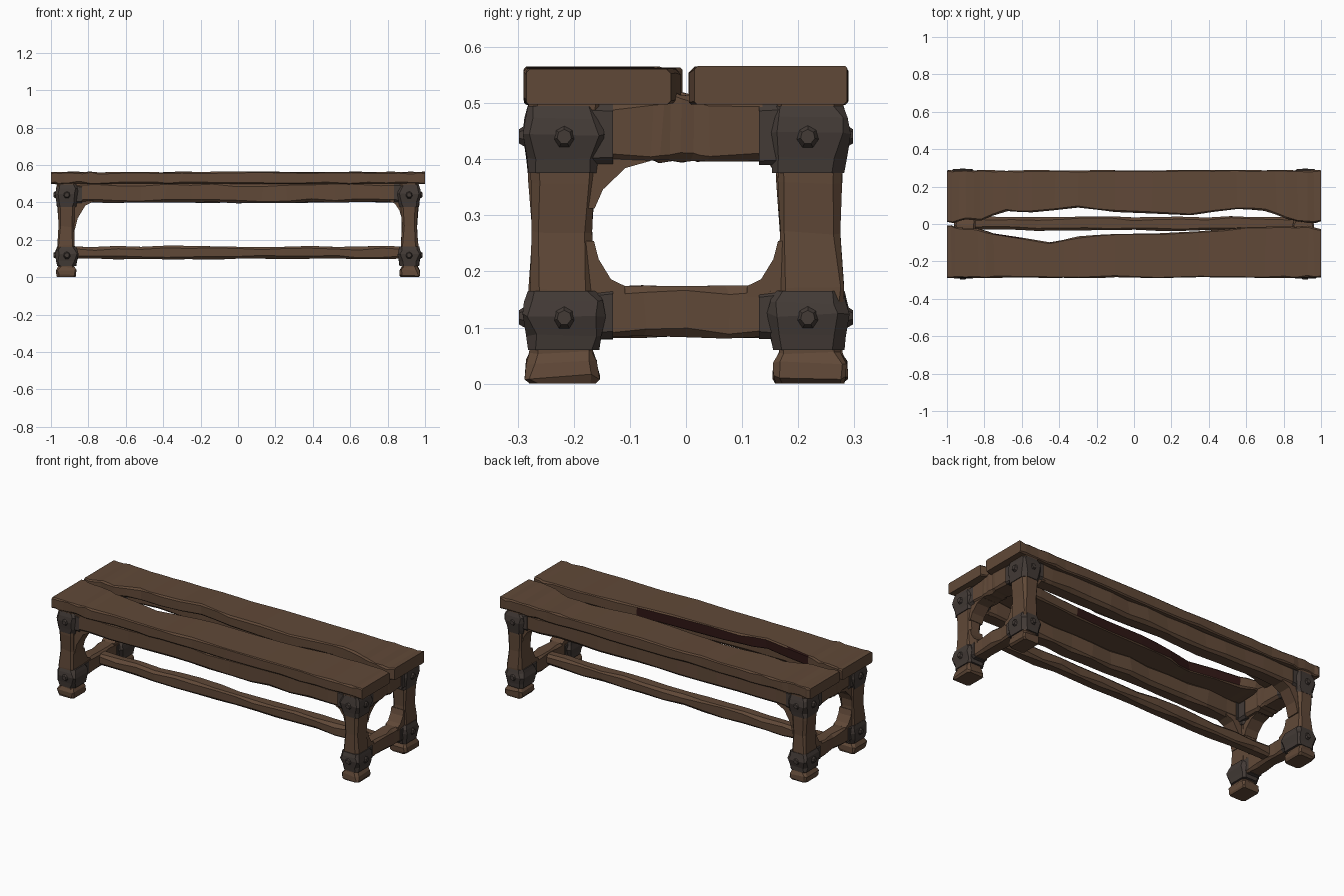
import bpy, bmesh, random
from mathutils import Vector

random.seed(7)
if "Cube" in bpy.data.objects:
    bpy.data.objects.remove(bpy.data.objects["Cube"])


def material(name, rgb):
    m = bpy.data.materials.new(name)
    m.use_nodes = True
    m.diffuse_color = (*rgb, 1)
    bsdf = m.node_tree.nodes["Principled BSDF"]
    bsdf.inputs["Base Color"].default_value = (*rgb, 1)
    bsdf.inputs["Roughness"].default_value = 0.9
    return m


WOOD = material("brown wood", (0.118, 0.066, 0.039))
IRON = material("dark iron", (0.056, 0.043, 0.037))
DARK = material("split wood dark red", (0.028, 0.008, 0.007))


def finish(name, bm, *mats):
    bmesh.ops.recalc_face_normals(bm, faces=bm.faces)
    mesh = bpy.data.meshes.new(name)
    bm.to_mesh(mesh)
    bm.free()
    for m in mats:
        mesh.materials.append(m)
    obj = bpy.data.objects.new(name, mesh)
    bpy.context.scene.collection.objects.link(obj)
    return obj


def place(axis, t, a, b):
    return Vector(((t, a, b), (a, t, b), (a, b, t))[axis])


def beam(name, axis, stations, mat=WOOD, steps=1, chamfer=0.01, rough=0.003, extra=()):
    """Rough-hewn beam lofted through stations (t, a0, a1, b0, b1) along an axis."""
    rows = []
    for s, e in zip(stations, stations[1:]):
        for i in range(steps):
            rows.append([p + (q - p) * i / steps for p, q in zip(s, e)])
    rows.append(list(stations[-1]))
    bm = bmesh.new()
    rings = []
    for k, (t, a0, a1, b0, b1) in enumerate(rows):
        inner = 0 < k < len(rows) - 1
        # each edge wanders a little, with an uneven chamfer
        a0, a1, b0, b1 = (v + random.uniform(-rough, rough) for v in (a0, a1, b0, b1))
        c = [chamfer * random.uniform(0.5, 1.4) for _ in range(4)]
        outline = [(a0 + c[0], b0), (a1 - c[1], b0), (a1, b0 + c[1]), (a1, b1 - c[2]),
                   (a1 - c[2], b1), (a0 + c[3], b1), (a0, b1 - c[3]), (a0, b0 + c[0])]
        slip = rough * 2 if inner else 0
        rings.append([bm.verts.new(place(axis, t + random.uniform(-slip, slip), a, b))
                      for a, b in outline])
    for r, q in zip(rings, rings[1:]):
        for i in range(8):
            j = (i + 1) % 8
            bm.faces.new((r[i], r[j], q[j], q[i]))
    bm.faces.new(rings[0])
    bm.faces.new(rings[-1])
    return finish(name, bm, mat, *extra)


def bracket(name, across, u, v, su, sv, w, h, e0, e1):
    """Curved corner brace, extruded across x (0) or y (1)."""
    k = 0.02
    shape = [(-k, -k), (w, -k), (w, 0), (.55 * w, .15 * h), (.15 * w, .6 * h), (0, h), (-k, h)]
    bm = bmesh.new()
    ends = []
    for e in (e0, e1):
        ends.append([bm.verts.new(place(across, e, u + su * p, v + sv * q)) for p, q in shape])
        bm.faces.new(ends[-1])
    n = len(shape)
    for i in range(n):
        j = (i + 1) % n
        bm.faces.new((ends[0][i], ends[0][j], ends[1][j], ends[1][i]))
    finish(name, bm, WOOD)


def bolt(name, centre, direction):
    """Blunt hammered bolt head."""
    bm = bmesh.new()
    bmesh.ops.create_cone(bm, cap_ends=True, segments=7, radius1=0.022, radius2=0.013, depth=0.014)
    rot = Vector(direction).to_track_quat("Z", "Y")
    for vert in bm.verts:
        vert.co = rot @ vert.co + Vector(centre)
    finish(name, bm, IRON)


def span(s, lo, hi):
    """Ordered pair lo..hi on the side given by the sign s."""
    return (lo, hi) if s > 0 else (-hi, -lo)


# Seat planks with a ragged split between them: (x, inner edge y)
back_edge = [(-1, .012), (-.97, .004), (-.9, .025), (-.82, .02), (-.68, .07), (-.55, .06), (-.3, .09),
             (-.1, .065), (.3, .05), (.55, .08), (.7, .07), (.82, .03), (.93, .004), (1, .012)]
front_edge = [(-1, -.005), (-.96, -.012), (-.9, -.02), (-.83, -.025), (-.75, -.05), (-.45, -.1),
              (-.3, -.065), (-.1, -.055), (.35, -.04), (.6, -.02), (.8, -.015), (.93, -.01), (1, -.03)]
beam("back_seat_plank", 0, [(x, y, .287, .499, .563) for x, y in back_edge],
     steps=2, chamfer=.007)
front = beam("front_seat_plank", 0, [(x, -.287, y, .499, .563) for x, y in front_edge],
             steps=2, chamfer=.007, extra=(DARK,))
for f in front.data.polygons:
    if f.normal.y > 0.75 and -0.72 < f.center.x < 0.3:
        f.material_index = 1

# Long stretcher down the middle
beam("long_stretcher", 0, [(-.9, -.033, .038, .097, .165), (.9, -.033, .038, .097, .165)],
     steps=14, chamfer=.014, rough=.004)

# Long aprons under the outer edge of each plank
for sy, side in ((-1, "front"), (1, "back")):
    y0, y1 = span(sy, .18, .268)
    beam(side + "_apron", 0, [(-.9, y0, y1, .403, .505), (0, y0, y1, .4, .505),
                              (.9, y0, y1, .403, .505)], steps=7, chamfer=.014, rough=.005)

for sx, end in ((-1, "right"), (1, "left")):
    # End frame rails, the upper one rising to a hump in the split
    x0, x1 = span(sx, .85, .962)
    beam(end + "_end_apron", 1, [(y, x0, x1, .396, top) for y, top in
         ((-.22, .5), (-.06, .503), (-.025, .522), (.01, .512), (.04, .503), (.22, .5))],
         steps=2, chamfer=.012)
    x0, x1 = span(sx, .875, .955)
    beam(end + "_end_stretcher", 1, [(-.22, x0, x1, .083, .175), (.22, x0, x1, .083, .175)],
         steps=6, chamfer=.012)

    for sy, side in ((-1, "front"), (1, "back")):
        tag = side + "_" + end
        # Leg with a waisted shaft and a flared foot: (z, x in, x out, y in, y out)
        profile = [(0, .872, .965, .16, .28), (.012, .864, .972, .155, .287),
                   (.038, .866, .972, .157, .286), (.056, .876, .962, .168, .277),
                   (.17, .872, .965, .163, .28), (.27, .878, .958, .168, .276),
                   (.36, .872, .963, .162, .279), (.505, .866, .967, .155, .282)]
        beam(tag + "_leg", 2, [(z, *span(sx, a, b), *span(sy, c, d)) for z, a, b, c, d in profile],
             chamfer=.012, rough=.0025)

        # Iron collars bulging around both joints
        for label, z0, z1, grow in (("upper", .375, .495, .004), ("lower", .06, .165, .003)):
            mid = (z0 + z1) / 2 + .01
            rows = [(z0, 0), (z0 + .025, .004), (mid, .011), (z1 - .02, .006), (z1, 0)]
            beam(tag + "_" + label + "_collar", 2,
                 [(z, *span(sx, .864 - g, .967 + g), *span(sy, .155 - g, .281 + g))
                  for z, g in rows], IRON, chamfer=.016, rough=.002)
            bz = mid - .005
            bolt(tag + "_" + label + "_end_bolt", (sx * .979, sy * .217, bz), (sx, 0, 0))
            bolt(tag + "_" + label + "_side_bolt", (sx * .915, sy * .291, bz), (0, sy, 0))

        # Iron sleeves over the rail ends beside each leg
        y0, y1 = span(sy, .13, .2)
        beam(tag + "_upper_end_sleeve", 1, [(y, *span(sx, .846, .967), .39, .5) for y in (y0, y1)],
             IRON, chamfer=.012, rough=.001)
        beam(tag + "_lower_end_sleeve", 1, [(y, *span(sx, .871, .96), .079, .168) for y in (y0, y1)],
             IRON, chamfer=.012, rough=.001)
        x0, x1 = span(sx, .835, .9)
        beam(tag + "_apron_sleeve", 0, [(x, *span(sy, .176, .274), .396, .5) for x in (x0, x1)],
             IRON, chamfer=.014, rough=.001)

        # Curved braces in the corners of the openings
        x0, x1 = span(sx, .875, .955)
        w, h = (.1, .085) if sy < 0 else (.03, .03)
        bracket(tag + "_end_brace", 0, sy * .163, .397, -sy, -1, w, h, x0, x1)
        bracket(tag + "_low_brace", 0, sy * .164, .174, -sy, 1, .055, .08, x0, x1)
        w, h = (.1, .15) if sx < 0 else (.06, .08)
        y0, y1 = span(sy, .185, .262)
        bracket(tag + "_apron_brace", 1, sx * .872, .405, -sx, -1, w, h, y0, y1)
